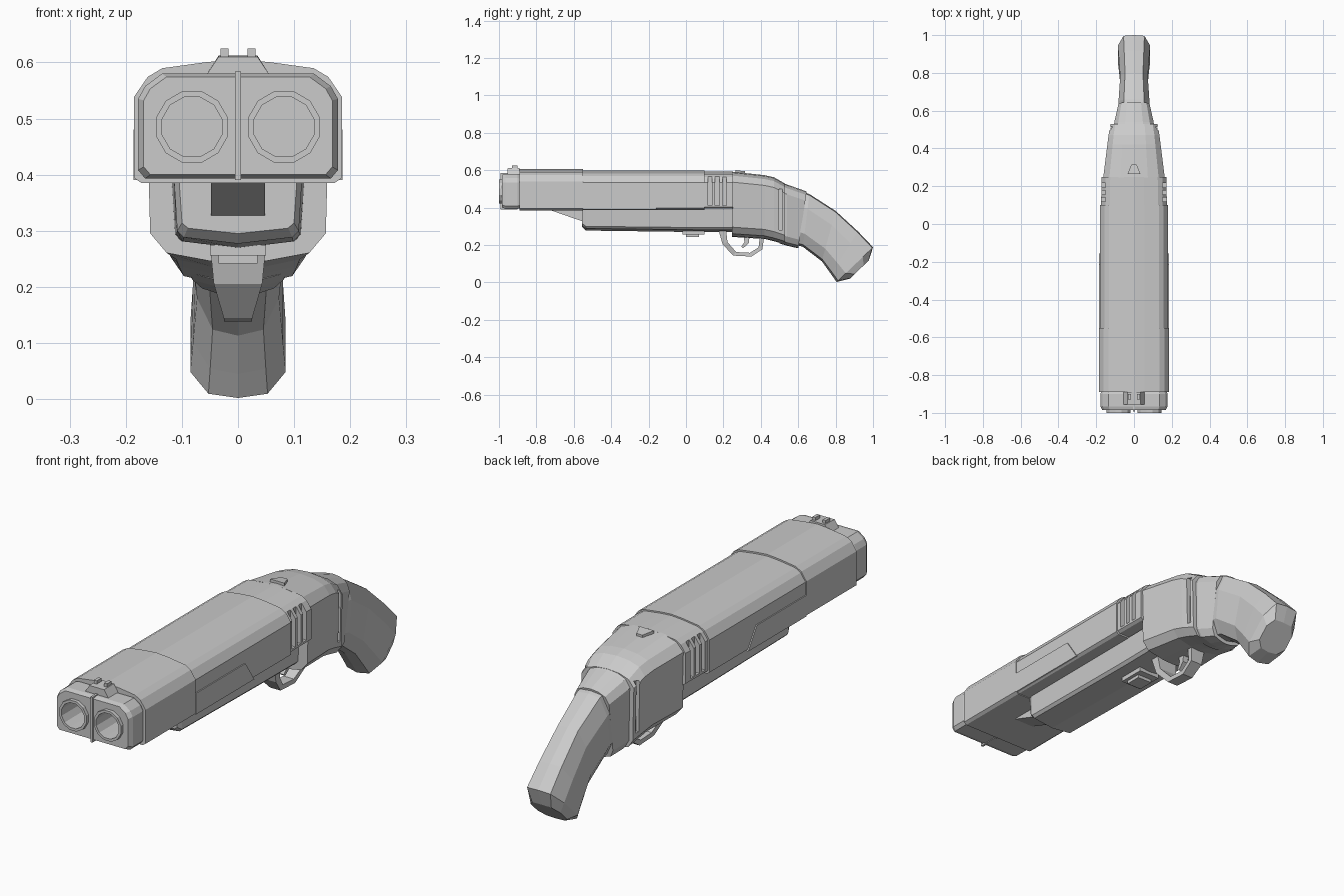
import bpy, bmesh, math
from mathutils import Matrix

cube = bpy.data.objects.get("Cube")
if cube:
    bpy.data.objects.remove(cube)

grey = bpy.data.materials.new("plain_grey")
grey.use_nodes = True
grey.diffuse_color = (0.6, 0.6, 0.6, 1)
grey.node_tree.nodes["Principled BSDF"].inputs["Base Color"].default_value = (0.6, 0.6, 0.6, 1)


def finish(name, bm):
    bmesh.ops.recalc_face_normals(bm, faces=bm.faces)
    mesh = bpy.data.meshes.new(name)
    bm.to_mesh(mesh)
    bm.free()
    mesh.materials.append(grey)
    obj = bpy.data.objects.new(name, mesh)
    bpy.context.collection.objects.link(obj)
    return obj


def loft(name, profile, stations, x=0):
    """Skin a mirrored (width, height) profile through stations.
    Station: top y, top z, bottom y, bottom z, half width."""
    ring = profile + [(-w, h) for w, h in reversed(profile) if w > 0]
    bm = bmesh.new()
    rows = []
    for yt, zt, yb, zb, half in stations:
        rows.append([bm.verts.new((x + w * half, yb + (yt - yb) * h, zb + (zt - zb) * h))
                     for w, h in ring])
    n = len(ring)
    for a, b in zip(rows, rows[1:]):
        for i in range(n):
            j = (i + 1) % n
            bm.faces.new((a[i], a[j], b[j], b[i]))
    bm.faces.new(rows[0])
    bm.faces.new(rows[-1])
    return finish(name, bm)


def upright(*stations):
    """Stations given as y, bottom z, top z, half width."""
    return [(y, top, y, low, w) for y, low, top, w in stations]


def box(name, x0, x1, y0, y1, z0, z1):
    return loft(name, RECT, upright((y0, z0, z1, (x1 - x0) / 2), (y1, z0, z1, (x1 - x0) / 2)), (x0 + x1) / 2)


def rod(name, x, z, radius, y0, y1):
    bm = bmesh.new()
    turn = Matrix.Translation((x, (y0 + y1) / 2, z)) @ Matrix.Rotation(math.pi / 2, 4, 'X') @ Matrix.Rotation(math.pi / 12, 4, 'Z')
    bmesh.ops.create_cone(bm, cap_ends=True, segments=12, radius1=radius, radius2=radius,
                          depth=y1 - y0, matrix=turn)
    return finish(name, bm)


def carve(obj, cutters):
    for cutter in cutters:
        cutter.hide_render = True
        mod = obj.modifiers.new("cut", 'BOOLEAN')
        mod.operation = 'DIFFERENCE'
        mod.solver = 'EXACT'
        mod.object = cutter
    bpy.context.view_layer.update()
    done = bpy.data.meshes.new_from_object(obj.evaluated_get(bpy.context.evaluated_depsgraph_get()))
    obj.modifiers.clear()
    obj.data = done


def discard(cutters):
    for c in cutters:
        bpy.data.objects.remove(c)


RECT = [(1, 0), (1, 1)]
SHROUD = [(.93, 0), (1, .04), (1, .7), (.87, .86), (.73, .93), (.3, .98), (0, 1)]
CAP = [(.93, 0), (1, .08), (1, .76), (.93, .88), (.76, 1)]
BODY = [(0, 0), (.32, .01), (.78, .05), (.96, .15), (1, .84), (.8, .94), (.45, .985), (0, 1)]
FOREND = [(0, 0), (.85, .1), (.95, .2), (1, 1)]
GRIP = [(0, 0), (.62, .04), (1, .25), (1, .72), (.65, .98), (0, 1)]

# Barrel shroud and muzzle block
front_shroud = loft("front_shroud", SHROUD, upright((-.89, .385, .605, .185), (-.55, .385, .605, .185)))
loft("rear_shroud", SHROUD, upright((-.56, .388, .598, .181), (.1, .388, .598, .181)))
muzzle = loft("muzzle_block", CAP, upright((-.985, .4, .574, .168), (-.965, .393, .58, .178),
                                          (-.9, .393, .58, .178), (-.88, .4, .574, .17)))
box("muzzle_rib", -.005, .005, -.992, -.9, .39, .584)

# Twin bores
bores = [rod("bore_cutter", s * .082, .485, .055, -1.1, -.7) for s in (-1, 1)]
for side, s in (("right", -1), ("left", 1)):
    ring = rod(side + "_muzzle_ring", s * .082, .485, .066, -1, -.97)
    carve(ring, bores)
carve(muzzle, bores)
carve(front_shroud, bores)
discard(bores)

# Ribbed band behind the barrels
band = loft("ribbed_band", SHROUD, upright((.1, .395, .592, .174), (.25, .395, .592, .172)))
slots = [box("slot_cutter", min(s * .15, s * .2), max(s * .15, s * .2), y, y + .022, .412, .59)
         for s in (-1, 1) for y in (.118, .156, .194)]
carve(band, slots)
discard(slots)

# Raised lower side panels
for side, s in (("right", -1), ("left", 1)):
    loft(side + "_side_panel", RECT, [(-.55, .48, -.55, .39, .004), (-.215, .48, -.155, .39, .004)], s * .182)

# Forend under the barrels
loft("forend", FOREND, upright((-.555, .295, .39, .105), (-.535, .277, .39, .114),
                               (.05, .269, .39, .116), (.25, .269, .39, .118)))
loft("forend_wedge", RECT, upright((-.72, .384, .392, .048), (-.55, .325, .392, .048)))
box("latch_plate", -.05, .05, -.02, .1, .256, .275)
box("latch_knob", -.035, .035, .0, .07, .242, .258)

# Receiver with side relief slots
receiver = loft("receiver", BODY, upright((.245, .243, .592, .163), (.42, .232, .573, .141),
                                          (.47, .22, .562, .135), (.53, .203, .528, .124)))
reliefs = [loft("relief_cutter", RECT, [(.498, .5, .498, .28, .05), (.516, .5, .516, .28, .05)], s * .162)
           for s in (-1, 1)]
carve(receiver, reliefs)
discard(reliefs)
loft("rear_collar", BODY, [(.5, .54, .5, .208, .108), (.54, .523, .54, .196, .104),
                           (.645, .486, .6, .182, .082)])

# Curved pistol grip
loft("grip", GRIP, [(.6, .492, .57, .205, .078), (.66, .472, .625, .19, .082),
                    (.8, .382, .726, .113, .073), (.92, .272, .775, .045, .08),
                    (1.0, .188, .805, .002, .085), (.978, .118, .877, .02, .07)])

# Trigger guard and trigger
loft("trigger_guard", RECT, [(.215, .275, .175, .275, .05), (.222, .215, .195, .205, .043),
                             (.268, .162, .252, .143, .025), (.342, .158, .35, .138, .025),
                             (.388, .187, .408, .177, .028), (.395, .245, .418, .245, .035)])
loft("trigger", RECT, [(.31, .25, .34, .25, .014), (.312, .215, .336, .21, .013),
                       (.296, .19, .305, .182, .01)])

# Sights
loft("front_sight_base", [(1, 0), (.6, 1)], upright((-.955, .575, .61, .058), (-.89, .575, .612, .058)))
for side, s in (("right", -1), ("left", 1)):
    box(side + "_sight_post", s * .024 - .007, s * .024 + .007, -.93, -.9, .6, .625)
loft("rear_sight", RECT, upright((.265, .575, .6, .034), (.315, .575, .594, .014)))
